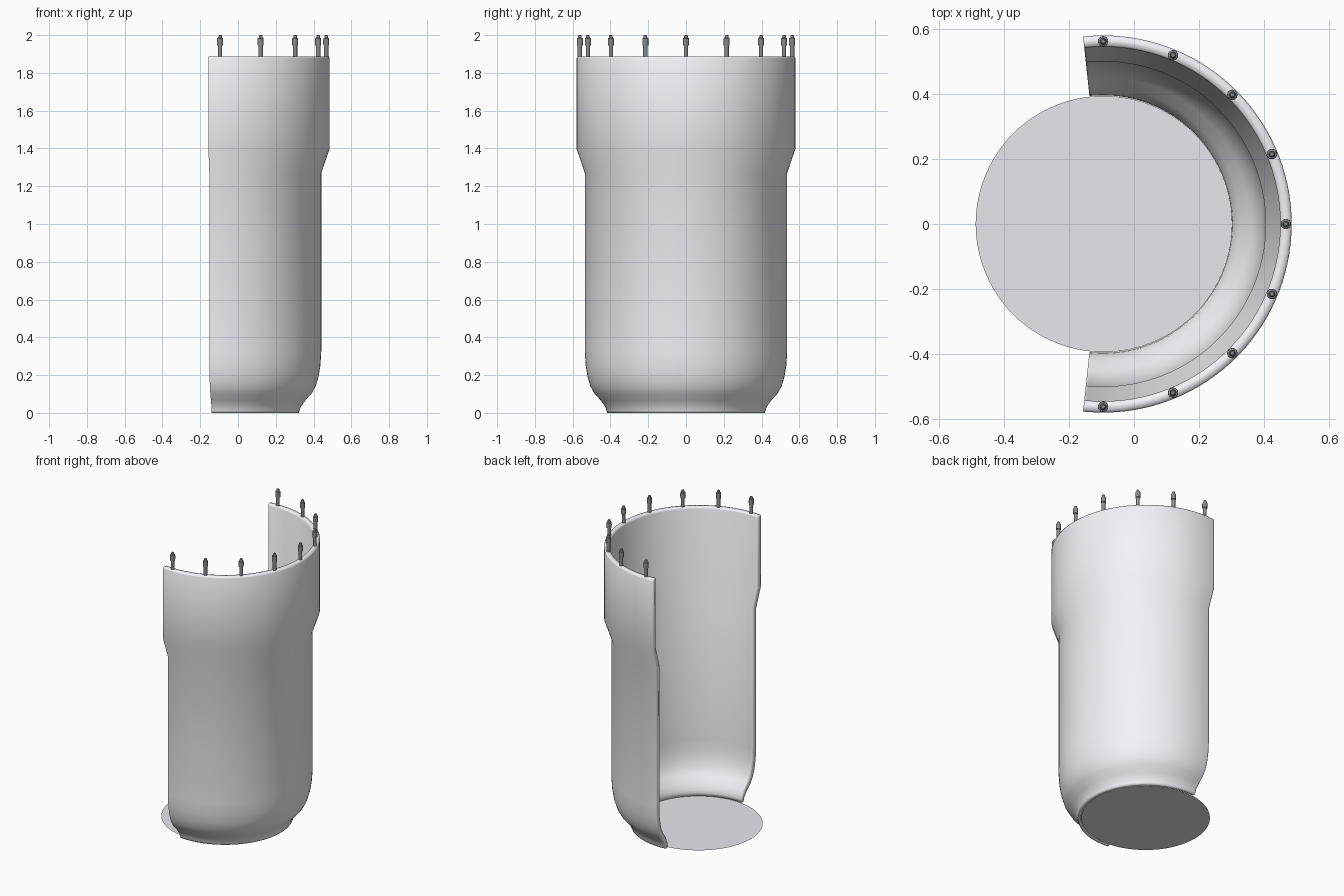
import bpy, bmesh
from math import sin, cos, radians, pi

if "Cube" in bpy.data.objects:
    bpy.data.objects.remove(bpy.data.objects["Cube"])

CX = -0.095           # axis of the curved shell
HALF = radians(96.1)  # half of the opening angle


def material(name, color):
    mat = bpy.data.materials.new(name)
    mat.diffuse_color = (*color, 1)
    mat.use_nodes = True
    mat.node_tree.nodes["Principled BSDF"].inputs["Base Color"].default_value = mat.diffuse_color
    return mat


def make_object(name, bm, mat, angle=35):
    bmesh.ops.recalc_face_normals(bm, faces=bm.faces[:])
    mesh = bpy.data.meshes.new(name)
    bm.to_mesh(mesh)
    bm.free()
    mesh.materials.append(mat)
    ob = bpy.data.objects.new(name, mesh)
    bpy.context.collection.objects.link(ob)
    bpy.ops.object.select_all(action='DESELECT')
    ob.select_set(True)
    bpy.context.view_layer.objects.active = ob
    bpy.ops.object.shade_smooth_by_angle(angle=radians(angle))
    return ob


def sweep(bm, outer, inner, angles):
    """Sweep a wall section (radius, z) around z; close both ends with quads."""
    profile = outer + inner
    rings = [[bm.verts.new((r * cos(a), r * sin(a), z)) for r, z in profile]
             for a in angles]
    n = len(profile)
    for p, q in zip(rings, rings[1:]):
        for j in range(n):
            k = (j + 1) % n
            bm.faces.new((p[j], q[j], q[k], p[k]))
    for ring in (rings[0], rings[-1]):
        for j in range(n // 2 - 1):
            bm.faces.new((ring[j], ring[j + 1], ring[n - 2 - j], ring[n - 1 - j]))


def lathe(bm, profile, sides):
    """Closed turned solid."""
    rings = [[bm.verts.new((r * cos(2 * pi * i / sides), r * sin(2 * pi * i / sides), z))
              for i in range(sides)] for r, z in profile]
    for p, q in zip(rings, rings[1:]):
        for i in range(sides):
            k = (i + 1) % sides
            bm.faces.new((p[i], p[k], q[k], q[i]))
    bm.faces.new(rings[0])
    bm.faces.new(rings[-1])


light = material("light_shell", (0.90, 0.90, 0.96))
pale = material("pale_floor", (0.80, 0.80, 0.86))
dark = material("dark_pin", (0.25, 0.26, 0.27))

# Curved shell wall: outer side going up, inner side coming down
outer = [(0.417, 0.0), (0.421, 0.012), (0.426, 0.03), (0.451, 0.065), (0.484, 0.102),
         (0.506, 0.14), (0.521, 0.19), (0.531, 0.25), (0.536, 0.33),
         (0.536, 1.27), (0.58, 1.40), (0.58, 1.875), (0.575, 1.887)]
# inner points mirror the outer ones in reverse, so the end faces stay convex
inner = [(0.550, 1.887), (0.545, 1.875), (0.545, 1.41), (0.50, 1.28), (0.50, 0.33),
         (0.495, 0.25), (0.486, 0.20), (0.472, 0.155), (0.452, 0.12),
         (0.42, 0.082), (0.399, 0.04), (0.396, 0.02), (0.399, 0.0)]
# an extra ring close to each end keeps the edge shading tight
edge = HALF - radians(0.8)
angles = [-HALF] + [-edge + 2 * edge * i / 64 for i in range(65)] + [HALF]
bm = bmesh.new()
sweep(bm, outer, inner, angles)
shell = make_object("curved_shell", bm, light, 100)
shell.location.x = CX

# Thin floor disc
bm = bmesh.new()
bmesh.ops.create_circle(bm, cap_ends=True, radius=0.394, segments=96)
floor = make_object("floor_disc", bm, pale)
floor.location = (CX + 0.002, 0, 0.002)

# Row of connector pins around the rim: stem, thicker head, small tip
pin = [(0.0115, 1.88), (0.0115, 1.944), (0.0155, 1.946), (0.016, 1.965),
       (0.0155, 1.983), (0.010, 1.986), (0.009, 1.997), (0.006, 2.0)]
for i in range(9):
    a = radians(-90 + 22.5 * i)
    bm = bmesh.new()
    lathe(bm, pin, 16)
    ob = make_object(f"rim_pin_{i + 1}", bm, dark)
    ob.location = (CX + 0.562 * cos(a), 0.562 * sin(a), 0)
